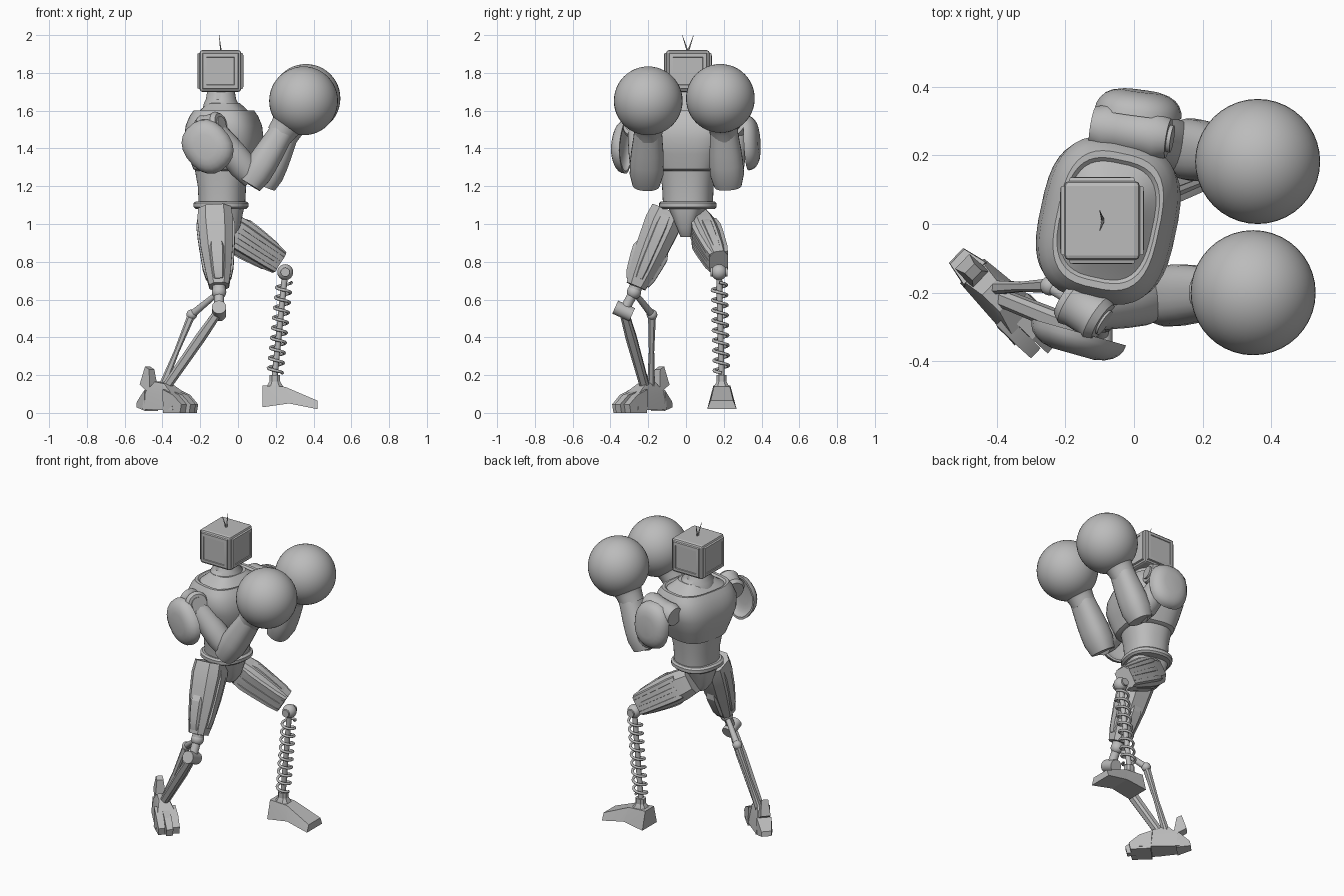
import bpy, bmesh, math
from mathutils import Vector, Matrix

cube = bpy.data.objects.get("Cube")
if cube:
    bpy.data.objects.remove(cube, do_unlink=True)

GREY = (.5, .5, .5, 1)
mat = bpy.data.materials.new("plain grey")
mat.use_nodes = True
mat.diffuse_color = GREY
mat.node_tree.nodes["Principled BSDF"].inputs["Base Color"].default_value = GREY

SIDES = (-1, 1)
ALONG_X, ALONG_Y, UP = Vector((1, 0, 0)), Vector((0, 1, 0)), Vector((0, 0, 1))


def finish(name, bm, angle):
    """Turn a bmesh into a shaded object with edges kept sharp above the angle."""
    bmesh.ops.recalc_face_normals(bm, faces=bm.faces)
    mesh = bpy.data.meshes.new(name)
    bm.to_mesh(mesh)
    bm.free()
    mesh.materials.append(mat)
    mesh.polygons.foreach_set("use_smooth", [True] * len(mesh.polygons))
    mesh.set_sharp_from_angle(angle=math.radians(angle))
    bpy.context.scene.collection.objects.link(bpy.data.objects.new(name, mesh))


def skin(name, rings, angle=35):
    """Bridge a list of equal point rings and cap both ends."""
    bm = bmesh.new()
    loops = [[bm.verts.new(point) for point in ring] for ring in rings]
    count = len(loops[0])
    for lower, upper in zip(loops, loops[1:]):
        for i in range(count):
            j = (i + 1) % count
            bm.faces.new((lower[i], lower[j], upper[j], upper[i]))
    bm.faces.new(loops[0])
    bm.faces.new(loops[-1])
    finish(name, bm, angle)


def section(centre, u, v, half_u, half_v, count, square):
    """Superellipse ring; a higher square value gives a boxier outline."""
    def bend(value):
        return math.copysign(abs(value) ** (2 / square), value)
    turns = [2 * math.pi * (i + .5) / count for i in range(count)]
    return [centre + u * half_u * bend(math.cos(t)) + v * half_v * bend(math.sin(t)) for t in turns]


def cross_axes(direction, ref):
    w = direction.normalized()
    u = ref.cross(w).normalized()
    return u, w.cross(u)


def limb(name, start, end, radii, aspect=1, count=24, square=2, ref=ALONG_Y, angle=35):
    """Part with evenly spaced radii; aspect widens it along ref."""
    u, v = cross_axes(end - start, ref)
    last = len(radii) - 1
    skin(name, [section(start.lerp(end, i / last), u, v, r, r * aspect, count, square)
                for i, r in enumerate(radii)], angle)


def faceted(name, start, end, radii, aspect=1):
    limb(name, start, end, radii, aspect, count=8, square=2.8, angle=20)


def plate(name, start, end, span, width, aspect):
    """Raised armour strip covering part of a limb, narrowing at its ends."""
    faceted(name, start.lerp(end, span[0]), start.lerp(end, span[1]),
            [width * k for k in (.88, 1, .97, .92, .86, .8, .65)], aspect)


def ball(name, centre, radius):
    bm = bmesh.new()
    bmesh.ops.create_uvsphere(bm, u_segments=40, v_segments=24, radius=radius)
    bmesh.ops.translate(bm, verts=bm.verts, vec=centre)
    finish(name, bm, 35)


def slab(name, rows, frame):
    """Mirrored convex block; rows are (along, height, half width)."""
    bm = bmesh.new()
    for along, height, half in rows:
        for side in SIDES:
            bm.verts.new(frame @ Vector((along, side * half, height)))
    bmesh.ops.convex_hull(bm, input=bm.verts)
    finish(name, bm, 20)


def stack(name, centre_x, square, rows):
    """Upright body part, turned slightly; rows are (height, half depth, half width)."""
    turn = Matrix.Rotation(math.radians(-12), 3, 'Z')
    skin(name, [section(Vector((centre_x, .01, z)), turn @ ALONG_X, turn @ ALONG_Y, depth, width, 40, square)
                for z, depth, width in rows])


# Head: bevelled box with a raised, chamfered panel on each side, and two antennae
bm = bmesh.new()
box = Matrix.Translation((-.093, .01, 1.81)) @ Matrix.Diagonal((.22, .23, .22, 1))
bmesh.ops.create_cube(bm, size=1, matrix=box)
bmesh.ops.bevel(bm, geom=bm.edges[:], offset=.014, segments=2, affect='EDGES', profile=.5)
panels = [f for f in bm.faces if f.calc_area() > .02 and abs(f.normal.z) < .5]
for thickness, depth in ((.004, .01), (.026, .002), (.003, -.004)):
    bmesh.ops.inset_individual(bm, faces=panels, thickness=thickness, depth=depth)
finish("head", bm, 15)
for side in SIDES:
    root = Vector((-.09, .01, 1.91))
    limb("antenna", root, root + Vector((-.01, side * .03, .09)), (.005, .003, .001), count=6)

# Torso
stack("neck", -.09, 2, ((1.6, .1, .1), (1.64, .09, .1), (1.66, .08, .08), (1.72, .07, .07)))
stack("chest", -.075, 3, ((1.28, .135, .145), (1.29, .155, .165), (1.37, .18, .2), (1.45, .2, .23),
                          (1.52, .19, .24), (1.57, .17, .22), (1.6, .15, .2), (1.6, .14, .18),
                          (1.59, .13, .17), (1.61, .11, .14), (1.64, .08, .1)))
stack("abdomen", -.085, 2.4, ((1.1, .12, .13), (1.2, .125, .135), (1.34, .15, .155)))
stack("belt", -.09, 2.4, ((1.08, .13, .14), (1.09, .143, .15), (1.11, .143, .15), (1.12, .13, .14)))
stack("pelvis", -.09, 3, ((.93, .06, .035), (.98, .1, .05), (1.09, .12, .1)))


def shoulder_pad(name, centre, out, axis):
    """Hollow flattened dome, longest along axis."""
    u, v = cross_axes(out, axis)
    out = out.normalized() * .068

    def dome(scale, depth):
        angles = [math.pi / 2 * i / 6 for i in range(6)]
        return [section(centre + out * depth * math.sin(a), u, v, .127 * scale * math.cos(a) ** .6,
                        .147 * scale * math.cos(a) ** .6, 20, 2.3) for a in angles]
    skin(name, dome(.9, .6)[::-1] + dome(1, 1), 25)


# Arms: shoulder drum, upper arm, forearm, glove and shoulder guard
def arm(side, shoulder, drum_half, elbow, wrist, glove):
    shoulder, drum_half, elbow, wrist, glove = map(Vector, (shoulder, drum_half, elbow, wrist, glove))
    inward = ALONG_Y * math.copysign(.09, -shoulder.y)
    limb(side + "_shoulder_socket", shoulder + inward, shoulder, (.1, .09, .07))
    limb(side + "_shoulder_drum", shoulder - drum_half, shoulder + drum_half, (.058, .072, .066, .066, .066, .072, .058))
    limb(side + "_shoulder_cap", shoulder, shoulder + drum_half * 1.1, (.04, .04))
    limb(side + "_upper_arm", shoulder, elbow, (.06, .068, .074, .076, .06))
    limb(side + "_forearm", elbow.lerp(wrist, -.12), wrist, (.065, .08, .08, .076, .07, .065), 1.12, square=2.4)
    limb(side + "_glove_cuff", wrist.lerp(glove, -.2), wrist.lerp(glove, .5), (.073, .078, .09, .12))
    ball(side + "_glove", glove, .182)


arm("right", (-.145, -.25, 1.515), (.055, -.035, .015), (.08, -.21, 1.24), (.24, -.2, 1.5), (.347, -.2, 1.652))
arm("left", (-.01, .267, 1.515), (.11, -.018, .015), (.15, .22, 1.235), (.265, .2, 1.5), (.36, .182, 1.665))
shoulder_pad("right_shoulder_pad", Vector((-.16, -.315, 1.41)), Vector((-.27, -.96, 0)), Vector((-.22, .06, .26)))
shoulder_pad("left_shoulder_pad", Vector((.012, .322, 1.43)), Vector((.13, 1, .06)), Vector((-.05, 0, 1)))

# Thighs with raised armour plates
right_hip, right_knee = Vector((-.123, -.095, 1.07)), Vector((-.1, -.265, .67))
left_hip, left_knee = Vector((-.1, .075, 1.005)), Vector((.215, .173, .8))
faceted("right_thigh", right_hip, right_knee, (.093, .1, .095, .09, .08, .07, .055), 1.02)
plate("right_thigh_outer_plate", right_hip, right_knee, (.47, .95), .058, 1.8)
plate("right_thigh_front_plate", right_hip, right_knee, (.06, .9), .108, .45)
faceted("left_thigh", left_hip, left_knee, (.085, .096, .1, .097, .09, .083, .07), .76)
plate("left_thigh_top_plate", left_hip, left_knee, (.25, .95), .108, .38)
for k in (-1, 0, 1):
    shift = Vector((.03, 0, .05)) * k
    plate("left_thigh_rib", left_hip + shift, left_knee + shift * .8, (.2, 1), .024, 3.4)

# Left lower leg: knee ball, rod and spring
knee, ankle = Vector((.25, .175, .745)), Vector((.195, .188, .2))
ball("left_knee_ball", knee, .042)
limb("left_knee_pin", knee - ALONG_Y * .045, knee + ALONG_Y * .045, (.024, .024), ref=UP)
limb("left_shin_rod", knee, ankle, (.016, .016))
curve = bpy.data.curves.new("spring_path", 'CURVE')
curve.dimensions = '3D'
curve.bevel_depth = .008
curve.bevel_resolution = 2
STEPS, TURNS, COIL = 200, 9, .039
spline = curve.splines.new('POLY')
spline.points.add(STEPS)
for i, point in enumerate(spline.points):
    turn = 2 * math.pi * TURNS * i / STEPS
    centre = knee.lerp(ankle, .1 + .88 * i / STEPS)
    point.co = (*(centre + COIL * Vector((math.cos(turn), math.sin(turn), 0))), 1)
curve.materials.append(mat)
bpy.context.scene.collection.objects.link(bpy.data.objects.new("shin_spring", curve))

# Left peg foot
faceted("left_ankle", ankle - UP * .1, ankle, (.055, .05, .03, .03), .9)
peg = Matrix.Translation((0, .19, 0))
outline = ((.13, .03, .075), (.13, .145, .045), (.25, .138, .042), (.27, .05, .07), (.42, .065, .06), (.42, .02, .078))
slab("left_foot_heel", outline[:4], peg)
slab("left_foot_toe", outline[2:], peg)

# Right lower leg: knee ball, hinge and two struts
ball_joint, hinge = Vector((-.1, -.275, .64)), Vector((-.1, -.33, .54))
rear_joint, right_ankle = Vector((-.245, -.18, .52)), Vector((-.385, -.215, .13))
hinge_half = Vector((0, .045, -.02))
ball("right_knee_ball", ball_joint, .038)
ball("right_rear_joint", rear_joint, .028)
limb("right_knee_neck", right_knee, ball_joint, (.035, .035))
limb("right_knee_link", ball_joint, hinge, (.026, .026))
limb("right_knee_hinge", hinge - hinge_half, hinge + hinge_half, (.038, .038), ref=UP)
limb("right_rear_link", ball_joint, rear_joint, (.014, .02))
faceted("right_front_strut", hinge, right_ankle, (.024, .03, .028, .026))
faceted("right_rear_strut", rear_joint, right_ankle + Vector((-.02, .03, 0)), (.022, .015, .022))

# Right foot, turned out: body, heel fin, heel spur and close-set toes
foot = Matrix.Translation((-.385, -.22, 0)) @ Matrix.Rotation(math.radians(-44), 4, 'Z')
slab("right_foot_body", ((-.12, .02, .05), (-.12, .1, .04), (-.05, .165, .03), (.02, .155, .03),
                         (.1, .1, .055), (.12, .015, .07), (0, .015, .06)), foot)
slab("right_heel_fin", ((-.16, .15, .03), (-.13, .245, .02), (-.1, .23, .02), (-.08, .1, .035)), foot)
slab("right_heel_spur", ((-.185, .03, .03), (-.18, .06, .03), (-.11, .12, .045), (-.1, .01, .05)), foot)
for k in (-1, 0, 1):
    reach = .205 - .025 * abs(k)
    slab("right_toe", ((.04, .125, .02), (.05, 0, .024), (reach - .06, .095, .022), (reach, .045, .02),
                       (reach - .01, 0, .02)), foot @ Matrix.Translation((0, .044 * k, 0)))
